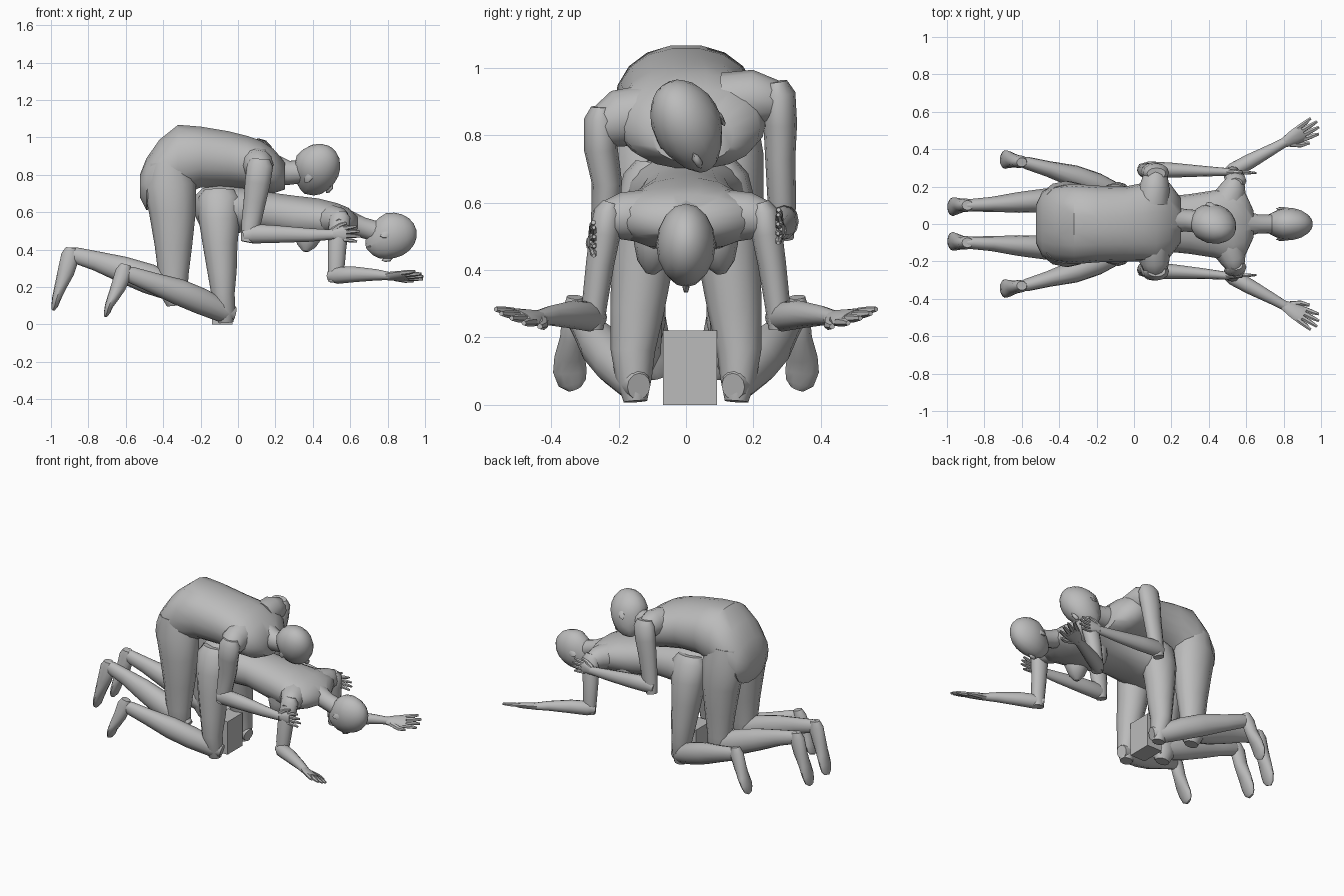
import bpy, bmesh, math
from mathutils import Vector, Matrix

GREY = bpy.data.materials.new("plain_grey")
GREY.diffuse_color = (0.5, 0.5, 0.5, 1)


def finish(name, bm, angle=40):
    bmesh.ops.recalc_face_normals(bm, faces=bm.faces)
    me = bpy.data.meshes.new(name)
    bm.to_mesh(me)
    bm.free()
    me.materials.append(GREY)
    ob = bpy.data.objects.new(name, me)
    bpy.context.collection.objects.link(ob)
    bpy.ops.object.select_all(action='DESELECT')
    ob.select_set(True)
    bpy.context.view_layer.objects.active = ob
    bpy.ops.object.shade_smooth_by_angle(angle=math.radians(angle))
    return ob


def loft(bm, path, sides=12, axis=None, across=(0, 1, 0), power=1.0):
    """Skin elliptical rings: each path entry is x, y, z, half width, half thickness."""
    pts = [Vector(p[:3]) for p in path]
    rings = []
    for i, p in enumerate(path):
        a, b = pts[max(i - 1, 0)], pts[min(i + 1, len(pts) - 1)]
        t = Vector(axis) if axis else (b - a).normalized()
        u = Vector(across)
        u = (u - t * u.dot(t)).normalized()
        n = t.cross(u)
        ring = []
        for k in range(sides):
            w = 2 * math.pi * k / sides
            c, s = math.cos(w), math.sin(w)
            c = math.copysign(abs(c) ** power, c)
            s = math.copysign(abs(s) ** power, s)
            ring.append(bm.verts.new(pts[i] + u * p[3] * c + n * p[4] * s))
        rings.append(ring)
    for r, q in zip(rings, rings[1:]):
        for k in range(sides):
            j = (k + 1) % sides
            bm.faces.new((r[k], r[j], q[j], q[k]))
    bm.faces.new(rings[0][::-1])
    bm.faces.new(rings[-1])


def limb(name, path, **kw):
    bm = bmesh.new()
    loft(bm, path, **kw)
    return finish(name, bm)


def flip(path, s):
    return [(p[0], p[1] * s, *p[2:]) for p in path]


def torso(name, spans):
    """Body from upright slices: x, y, low z, high z, half width."""
    path = [(x, y, (a + b) / 2, w, (b - a) / 2) for x, y, a, b, w in spans]
    return limb(name, path, sides=18, axis=(1, 0, 0), power=0.9)


def hand(name, wrist, along, side, size=1.0, spread=0.25):
    """Flat palm with four fingers and a thumb on the positive side."""
    w, d, s = Vector(wrist), Vector(along).normalized(), Vector(side).normalized()
    bm = bmesh.new()

    def strip(rows, sides=6):
        loft(bm, [(*(w + (d * f + s * g) * size), a * size, b * size) for f, g, a, b in rows],
             sides=sides, across=s)
    strip([(-.01, 0, .022, .018), (.03, 0, .034, .017), (.07, 0, .041, .015), (.09, 0, .038, .012)], 10)
    for k, length in enumerate((.07, .085, .09, .072)):
        g = .03 - .02 * k
        e = g + spread * g * 2
        strip([(.075, g, .0115, .011), (.075 + length * .6, (g + e) / 2, .0105, .01),
               (.075 + length, e, .006, .006)])
    strip([(.015, .02, .014, .014), (.055, .048, .012, .012), (.09, .058, .007, .007)])
    return finish(name, bm)


def head(name, centre, crown, face, dims):
    """Egg skull narrowing to the chin, with nose and ears."""
    c, f = Vector(crown).normalized(), Vector(face)
    f = (f - c * f.dot(c)).normalized()
    frame = Matrix((f, c.cross(f), c)).transposed().to_4x4()
    bm = bmesh.new()
    bmesh.ops.create_uvsphere(bm, u_segments=16, v_segments=10, radius=1)
    for v in bm.verts:
        if v.co.z < 0:
            v.co.y *= 1 + .25 * v.co.z
            v.co.x += -.3 * v.co.z * (.35 if v.co.x > 0 else 1)
    nose = Matrix.Translation((.99, 0, -.3)) @ Matrix.Diagonal((.13, .13, .22, 1))
    bmesh.ops.create_icosphere(bm, subdivisions=1, radius=1, matrix=nose)
    for s in (-1, 1):
        ear = Matrix.Translation((-.08, s * .93, -.18)) @ Matrix.Rotation(s * .35, 4, 'Z') \
            @ Matrix.Diagonal((.17, .1, .22, 1))
        bmesh.ops.create_icosphere(bm, subdivisions=1, radius=1, matrix=ear)
    bmesh.ops.transform(bm, verts=bm.verts,
                        matrix=Matrix.Translation(centre) @ frame @ Matrix.Diagonal((*dims, 1)))
    return finish(name, bm, 50)


# Upper mannequin: trunk, neck, head
torso("upper_torso", [(-.525, 0, .68, .80, .10), (-.49, 0, .61, .89, .175), (-.42, 0, .62, .99, .205),
                      (-.32, 0, .68, 1.07, .215), (-.2, 0, .73, 1.06, .205), (-.05, 0, .73, 1.035, .20),
                      (.05, .01, .72, 1.01, .21), (.12, .015, .71, .985, .225), (.19, .02, .70, .94, .2),
                      (.25, .02, .72, .87, .12)])
limb("upper_neck", [(.16, .02, .84, .085, .085), (.27, .02, .81, .06, .065), (.38, .01, .82, .06, .06)])
head("upper_head", (.415, .005, .83), (.55, -.38, .7), (.55, .2, -.75), (.125, .103, .15))

# Lower mannequin: trunk, neck, head
torso("lower_torso", [(-.23, 0, .58, .69, .08), (-.19, 0, .5, .73, .16), (-.1, 0, .47, .75, .19),
                      (.02, 0, .49, .735, .165), (.15, 0, .49, .71, .145), (.3, 0, .46, .69, .16),
                      (.43, 0, .45, .675, .18), (.53, 0, .46, .65, .215), (.59, 0, .48, .625, .18),
                      (.64, 0, .5, .58, .07)])
limb("lower_neck", [(.57, 0, .56, .08, .06), (.66, 0, .52, .052, .055), (.76, 0, .49, .05, .055)])
head("lower_head", (.815, 0, .475), (.97, 0, .2), (.2, 0, -.97), (.122, .088, .142))

# Arms of the upper mannequin, one shoulder slightly higher; the near elbow sits closer in
for tag, s, dz, dy in (("near", -1, 0, -.045), ("far", 1, .075, 0)):
    limb(f"upper_{tag}_shoulder", flip([(.1, .12, .86 + dz * .5, .09, .09), (.11, .2, .85 + dz * .8, .08, .085),
                                        (.115, .26 + dy * .3, .825 + dz, .065, .065),
                                        (.115, .3 + dy * .3, .81 + dz, .03, .03)], s), across=(1, 0, 0))
    limb(f"upper_{tag}_arm", flip([(.12, .27 + dy * .4, .885 + dz, .03, .05), (.118, .275 + dy * .5, .85 + dz, .05, .07),
                                   (.105, .28 + dy * .6, .76 + dz, .05, .068), (.09, .28 + dy, .66 + dz, .045, .06),
                                   (.07, .285 + dy, .54 + dz * .7, .042, .052),
                                   (.05, .29 + dy, .44 + dz * .7, .03, .035)], s))
    limb(f"upper_{tag}_forearm", flip([(.03, .29 + dy, .475 + dz * .8, .03, .035), (.08, .293 + dy, .485 + dz * .8, .042, .052),
                                       (.2, .288 + dy * .75, .483 + dz * .7, .04, .047), (.38, .282 + dy * .35, .478 + dz * .6, .028, .036),
                                       (.51, .278, .48 + dz * .5, .02, .026)], s))
    hand(f"upper_{tag}_hand", (.49, s * .278, .482 + dz * .5), (1, -s * .03, .02), (0, 0, 1), 1.0, .2)

for s, tag in ((-1, "near"), (1, "far")):
    # Arms of the lower mannequin
    limb(f"lower_{tag}_shoulder", flip([(.5, .12, .56, .09, .08), (.53, .19, .56, .07, .07),
                                        (.54, .235, .55, .05, .055), (.54, .27, .54, .022, .025)], s), across=(1, 0, 0))
    limb(f"lower_{tag}_arm", flip([(.545, .222, .6, .025, .035), (.545, .23, .575, .042, .056),
                                   (.54, .24, .51, .046, .056), (.53, .255, .42, .042, .05),
                                   (.525, .27, .31, .038, .045), (.52, .275, .225, .03, .036)], s))
    limb(f"lower_{tag}_forearm", flip([(.49, .26, .258, .03, .03), (.53, .285, .262, .042, .045),
                                       (.62, .335, .268, .04, .042), (.74, .4, .265, .03, .03),
                                       (.82, .445, .258, .024, .02)], s))
    hand(f"lower_{tag}_hand", (.81, s * .438, .258), (.86, s * .47, .03), (.45, -s * .8, -.4), 1.22, .2)
    limb(f"lower_{tag}_breast", flip([(.38, .085, .53, .07, .085), (.375, .09, .47, .065, .075),
                                      (.365, .1, .42, .045, .05), (.36, .105, .39, .015, .015)], s))

    # Legs of the upper mannequin
    limb(f"upper_{tag}_thigh", flip([(-.37, .11, .86, .10, .11), (-.365, .12, .74, .11, .14),
                                     (-.35, .125, .6, .105, .125), (-.345, .13, .42, .085, .1),
                                     (-.345, .135, .26, .065, .08), (-.34, .135, .15, .06, .07),
                                     (-.335, .135, .10, .035, .045)], s))
    limb(f"upper_{tag}_calf", flip([(-.28, .135, .15, .04, .045), (-.34, .135, .19, .06, .07),
                                    (-.48, .125, .245, .064, .08), (-.62, .115, .295, .055, .07),
                                    (-.76, .105, .34, .04, .052), (-.87, .1, .37, .034, .043),
                                    (-.905, .1, .385, .022, .03)], s))
    limb(f"upper_{tag}_foot", flip([(-.89, .1, .41, .026, .03), (-.895, .1, .37, .036, .05),
                                    (-.92, .1, .28, .036, .045), (-.95, .095, .2, .046, .032),
                                    (-.97, .092, .14, .05, .024), (-.98, .088, .1, .042, .018),
                                    (-.988, .082, .08, .022, .01)], s))

    # Legs of the lower mannequin
    limb(f"lower_{tag}_thigh", flip([(-.1, .1, .72, .05, .08), (-.1, .105, .68, .08, .112),
                                     (-.1, .115, .56, .10, .11), (-.095, .13, .42, .092, .092),
                                     (-.085, .145, .28, .08, .078), (-.08, .158, .16, .066, .062),
                                     (-.07, .155, .08, .054, .056), (-.065, .15, .01, .035, .04)], s))
    limb(f"lower_{tag}_calf", flip([(-.02, .14, .055, .035, .04), (-.08, .155, .07, .055, .06),
                                    (-.2, .21, .125, .064, .07), (-.32, .255, .175, .06, .07),
                                    (-.46, .295, .225, .042, .054), (-.57, .325, .265, .034, .044),
                                    (-.62, .335, .285, .022, .028)], s))
    limb(f"lower_{tag}_foot", flip([(-.6, .33, .32, .024, .028), (-.61, .333, .28, .034, .046),
                                    (-.64, .338, .2, .036, .04), (-.67, .345, .14, .046, .03),
                                    (-.69, .345, .1, .05, .022), (-.7, .338, .065, .042, .017),
                                    (-.708, .33, .048, .022, .01)], s))

# Support block between the knees
bm = bmesh.new()
bmesh.ops.create_cube(bm, size=1, matrix=Matrix.Translation((-.085, .012, .11)) @ Matrix.Diagonal((.11, .16, .22, 1)))
finish("support_block", bm)

# Rest the lowest point on the ground
bpy.context.view_layer.update()
low = min((o.matrix_world @ v.co).z for o in bpy.data.objects for v in o.data.vertices)
for o in bpy.data.objects:
    o.location.z -= low
